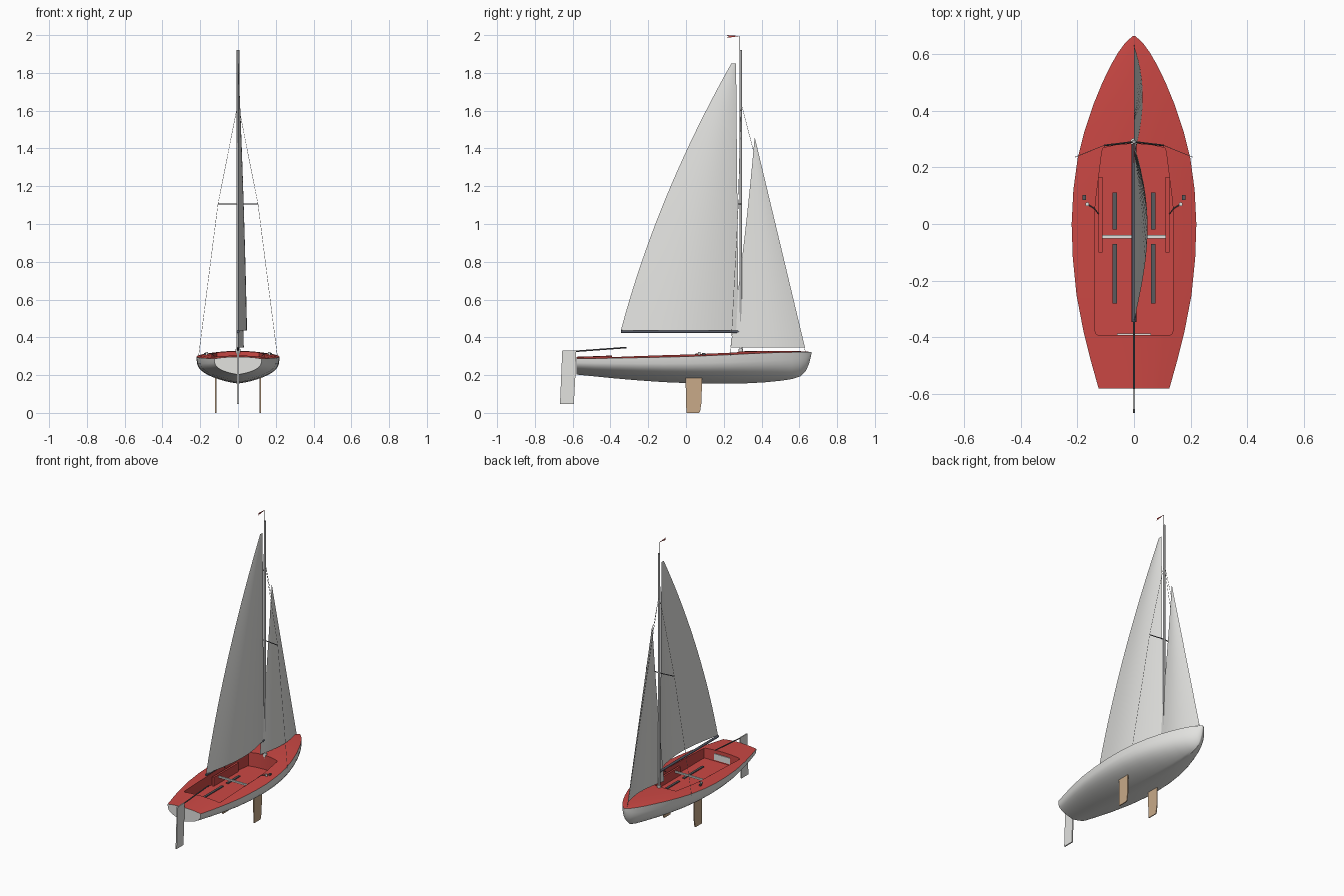
import bpy, bmesh, math
from mathutils import Vector

if "Cube" in bpy.data.objects:
    bpy.data.objects.remove(bpy.data.objects["Cube"])


def mat(name, rgb):
    m = bpy.data.materials.new(name)
    m.diffuse_color = (*rgb, 1)
    m.use_nodes = True
    m.node_tree.nodes["Principled BSDF"].inputs["Base Color"].default_value = m.diffuse_color
    return m


WHITE = mat("white", (0.76, 0.76, 0.74))
RED = mat("deck red", (0.60, 0.065, 0.058))
METAL = mat("mast grey", (0.42, 0.42, 0.42))
SLATE = mat("boom slate", (0.09, 0.10, 0.13))
DARK = mat("dark grey", (0.10, 0.10, 0.11))
WOOD = mat("wood", (0.58, 0.40, 0.25))


def make(name, verts, faces, mats, smooth=None):
    me = bpy.data.meshes.new(name)
    bm = bmesh.new()
    vs = [bm.verts.new(v) for v in verts]
    for f in faces:
        bm.faces.new([vs[i] for i in f])
    bmesh.ops.recalc_face_normals(bm, faces=bm.faces)
    bm.to_mesh(me)
    bm.free()
    ob = bpy.data.objects.new(name, me)
    bpy.context.collection.objects.link(ob)
    for m in mats:
        me.materials.append(m)
    if smooth:
        shade(ob, smooth)
    return ob


def shade(ob, deg):
    bpy.ops.object.select_all(action='DESELECT')
    ob.select_set(True)
    bpy.context.view_layer.objects.active = ob
    bpy.ops.object.shade_smooth_by_angle(angle=math.radians(deg))


def prism(name, pts, offset, mats):
    """Extrude a 3D polygon by an offset vector."""
    n, off = len(pts), Vector(offset)
    verts = [Vector(p) for p in pts] + [Vector(p) + off for p in pts]
    faces = [list(range(n)), list(range(2 * n - 1, n - 1, -1))]
    faces += [[i, (i + 1) % n, n + (i + 1) % n, n + i] for i in range(n)]
    return make(name, verts, faces, mats)


def box(name, lo, hi, m):
    (x0, y0, z0), (x1, y1, z1) = lo, hi
    return prism(name, [(x0, y0, z0), (x1, y0, z0), (x1, y1, z0), (x0, y1, z0)],
                 (0, 0, z1 - z0), [m])


def tube(name, a, b, r, m, r2=None, sides=12):
    a, b = Vector(a), Vector(b)
    q = (b - a).to_track_quat('Z', 'Y')
    ring = [Vector((math.cos(t), math.sin(t), 0)) for t in
            [2 * math.pi * i / sides for i in range(sides)]]
    verts = [a + q @ (p * r) for p in ring] + [b + q @ (p * (r2 or r)) for p in ring]
    faces = [list(range(sides)), list(range(sides, 2 * sides))]
    faces += [[i, (i + 1) % sides, sides + (i + 1) % sides, sides + i] for i in range(sides)]
    return make(name, verts, faces, [m], 40)


# Hull stations: y, half beam, keel height, sheer height
STATIONS = [
    (-0.58, 0.125, 0.203, 0.287), (-0.48, 0.153, 0.193, 0.288), (-0.38, 0.178, 0.183, 0.290),
    (-0.25, 0.203, 0.172, 0.292), (-0.12, 0.216, 0.163, 0.295), (0.0, 0.220, 0.158, 0.298),
    (0.12, 0.214, 0.155, 0.303), (0.23, 0.199, 0.155, 0.308), (0.33, 0.174, 0.157, 0.313),
    (0.42, 0.144, 0.162, 0.317), (0.50, 0.111, 0.170, 0.320), (0.56, 0.082, 0.179, 0.321),
    (0.605, 0.056, 0.194, 0.322), (0.635, 0.034, 0.222, 0.322), (0.652, 0.017, 0.262, 0.322),
    (0.664, 0.003, 0.312, 0.322)]
NB, ND = 20, 12          # bottom and deck divisions
verts, faces, deck_faces = [], [], set()
for y, b, k, s in STATIONS:
    for i in range(NB + 1):
        t = math.pi * (i / NB - 0.5)
        sn, cs = math.sin(t), max(0, math.cos(t))
        f = 0.2 * abs(sn) + 0.8 * (1 - cs ** 0.6)
        if i in (0, NB):
            f = 1
        verts.append((b * sn, y, k + (s - k) * f))
    for i in range(1, ND):
        u = 1 - 2 * i / ND
        verts.append((b * u, y, s + 0.08 * b * (1 - u * u)))
N = NB + ND
for j in range(len(STATIONS) - 1):
    for i in range(N):
        a, c = j * N + i, j * N + (i + 1) % N
        if i >= NB:
            deck_faces.add(len(faces))
        faces.append((a, c, c + N, a + N))
faces += [list(range(N)), list(range(len(verts) - N, len(verts)))]
hull = make("hull", verts, faces, [WHITE, RED])
for p in hull.data.polygons:
    p.material_index = int(p.index in deck_faces)

# Cockpit well, cut out of the hull
FLOOR = 0.228
side = [(0.126, -0.392), (0.134, -0.388), (0.137, -0.378), (0.137, 0.06),
        (0.133, 0.10), (0.114, 0.25), (0.110, 0.268), (0.06, 0.279), (0.0, 0.283)]
outline = side + [(-x, y) for x, y in reversed(side[:-1])]
cutter = prism("cockpit_cutter", [(x, y, FLOOR) for x, y in outline], (0, 0, 0.2), [WHITE, RED])
for p in cutter.data.polygons:
    p.material_index = 1
mod = hull.modifiers.new("cockpit", 'BOOLEAN')
mod.operation, mod.solver, mod.object = 'DIFFERENCE', 'EXACT', cutter
bpy.context.view_layer.objects.active = hull
bpy.ops.object.modifier_apply(modifier=mod.name)
bpy.data.objects.remove(cutter)
shade(hull, 35)

# Cockpit fittings
box("stern_locker_panel", (-0.06, -0.391, 0.238), (0.06, -0.386, 0.28), WHITE)
box("traveller_bar", (-0.112, -0.051, 0.268), (0.112, -0.039, 0.278), WHITE)
for s, tag in ((1, "right"), (-1, "left")):
    def span(a, b):
        return (min(s * a, s * b), max(s * a, s * b))
    x0, x1 = span(0.060, 0.075)
    box("floor_strip_aft_" + tag, (x0, -0.28, FLOOR), (x1, -0.07, FLOOR + 0.006), DARK)
    box("floor_strip_fore_" + tag, (x0, -0.02, FLOOR), (x1, 0.112, FLOOR + 0.006), DARK)
    x0, x1 = span(0.112, 0.125)
    box("board_trunk_" + tag, (x0, -0.10, FLOOR), (x1, 0.165, 0.288), RED)
    # Bilge board
    prism("bilge_board_" + tag, [(s * 0.118 - 0.003, y, z) for y, z in
          ((-0.003, 0.20), (0.084, 0.20), (0.083, 0.06), (0.074, 0.005), (0.068, 0.0), (0.002, 0.0))],
          (0.006, 0, 0), [WOOD])
    # Sheet winch, cleat and sheet
    tube("winch_" + tag, (s * 0.165, 0.07, 0.30), (s * 0.165, 0.07, 0.322), 0.007, WHITE)
    x0, x1 = span(0.169, 0.181)
    box("cleat_" + tag, (x0, 0.085, 0.30), (x1, 0.103, 0.318), DARK)
    tube("sheet_a_" + tag, (s * 0.165, 0.07, 0.314), (s * 0.14, 0.055, 0.314), 0.002, DARK, sides=6)
    tube("sheet_b_" + tag, (s * 0.14, 0.055, 0.314), (s * 0.125, 0.035, 0.300), 0.002, DARK, sides=6)
    # Spreader and shrouds
    tip = (s * 0.106, 0.277, 1.105)
    tube("spreader_" + tag, (0, 0.29, 1.105), tip, 0.003, DARK, sides=8)
    tube("lower_shroud_" + tag, (s * 0.208, 0.236, 0.305), tip, 0.001, METAL, sides=5)
    tube("upper_shroud_" + tag, tip, (0, 0.29, 1.64), 0.001, METAL, sides=5)

# Mast, boom, stay and wind vane
tube("mast", (0, 0.29, 0.30), (0, 0.29, 1.92), 0.008, METAL, 0.007)
tube("mast_collar", (0, 0.29, 0.315), (0, 0.29, 0.338), 0.013, WHITE)
tube("boom", (0, -0.345, 0.430), (0, 0.282, 0.430), 0.008, SLATE)
tube("forestay", (0, 0.632, 0.325), (0, 0.297, 1.62), 0.001, METAL, sides=5)
tube("vane_pole", (0, 0.285, 1.91), (0, 0.285, 1.995), 0.0013, DARK, sides=6)
prism("wind_vane", [(-0.001, 0.215, 2.0), (-0.001, 0.285, 1.995),
                    (-0.001, 0.215, 1.985), (-0.001, 0.228, 1.9925)], (0.002, 0, 0), [RED])


def sail(name, luff, leech, z0, z1, depth, n=20, m=14):
    """Cambered sheet between two edges y(t), camber following the chord."""
    chord0 = luff(0) - leech(0)
    vs, fs = [], []
    for i in range(n + 1):
        t = i / n
        a, b = luff(t), leech(t)
        for j in range(m + 1):
            u = j / m
            vs.append((depth * (a - b) / chord0 * math.sin(math.pi * u ** 0.9),
                       a + (b - a) * u, z0 + (z1 - z0) * t))
    for i in range(n):
        for j in range(m):
            a = i * (m + 1) + j
            fs.append((a, a + 1, a + m + 2, a + m + 1))
    return make(name, vs, fs, [WHITE], 60)


# Sails
sail("main_sail", lambda t: 0.278 - 0.013 * t,
     lambda t: -0.345 + 0.585 * t - 0.17 * (t - t * t) * -0.0 + 0.585 * (-0.36) * t * (1 - t),
     0.436, 1.85, 0.048)
sail("jib", lambda t: 0.63 - 0.265 * t,
     lambda t: 0.235 + 0.128 * t + 0.03 * t * (1 - t), 0.345, 1.455, 0.031)

# Rudder and tiller
prism("rudder", [(-0.004, y, z) for y, z in
      ((-0.655, 0.33), (-0.582, 0.33), (-0.586, 0.19), (-0.594, 0.048), (-0.667, 0.048))],
      (0.008, 0, 0), [WHITE])
tube("tiller", (0, -0.60, 0.325), (0, -0.315, 0.346), 0.004, DARK, sides=8)
